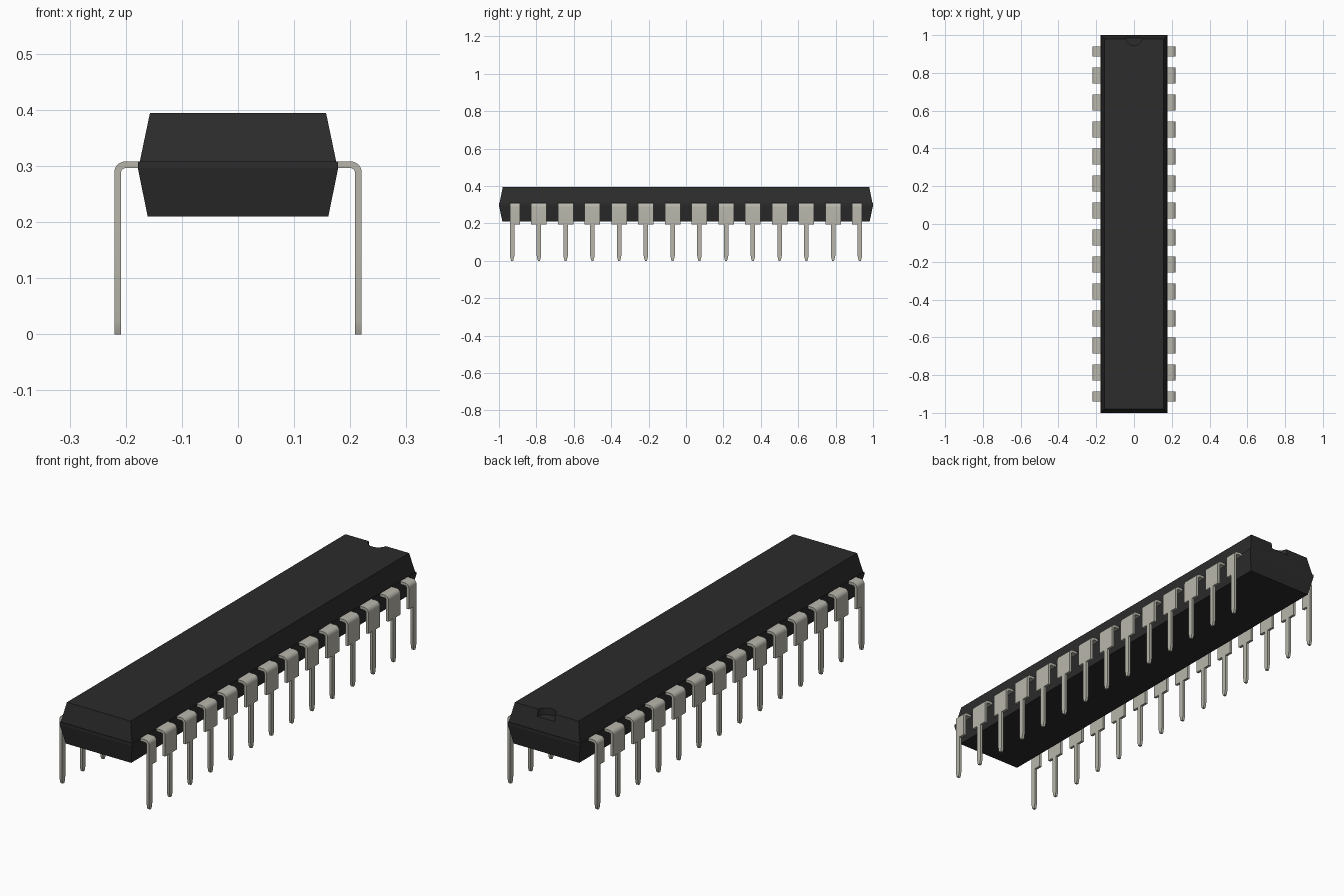
import bpy, bmesh, math

cube = bpy.data.objects.get("Cube")
if cube:
    bpy.data.objects.remove(cube, do_unlink=True)


def material(name, color):
    m = bpy.data.materials.new(name)
    m.use_nodes = True
    m.diffuse_color = color
    m.node_tree.nodes["Principled BSDF"].inputs["Base Color"].default_value = color
    return m


black = material("black plastic", (0.025, 0.025, 0.025, 1))
metal = material("tinned metal", (0.48, 0.47, 0.41, 1))


def loft(name, rings, mat):
    """Join successive four-cornered rings into a closed solid."""
    bm = bmesh.new()
    loops = [[bm.verts.new(p) for p in ring] for ring in rings]
    for a, b in zip(loops, loops[1:]):
        for i in range(4):
            j = (i + 1) % 4
            bm.faces.new((a[i], a[j], b[j], b[i]))
    bm.faces.new(loops[0])
    bm.faces.new(loops[-1])
    bmesh.ops.recalc_face_normals(bm, faces=bm.faces)
    mesh = bpy.data.meshes.new(name)
    bm.to_mesh(mesh)
    bm.free()
    mesh.materials.append(mat)
    obj = bpy.data.objects.new(name, mesh)
    bpy.context.collection.objects.link(obj)
    return obj


# Package body: two tapered halves meeting at a thin mid band
def rectangle(hx, hy, z):
    return [(-hx, -hy, z), (hx, -hy, z), (hx, hy, z), (-hx, hy, z)]


TOP = 0.394
body = loft("body", [
    rectangle(0.161, 0.982, 0.21),
    rectangle(0.1785, 1.0, 0.296),
    rectangle(0.1785, 1.0, 0.308),
    rectangle(0.175, 0.997, 0.308),
    rectangle(0.157, 0.98, TOP)], black)

# Orientation notch in the top of the back end
bpy.ops.mesh.primitive_cylinder_add(vertices=32, radius=0.043, depth=0.06,
                                    location=(0, 0.988, TOP))
cutter = bpy.context.object
cutter.name = "notch_cutter"
cutter.hide_render = True
cutter.data.materials.append(black)
cut = body.modifiers.new("notch", "BOOLEAN")
cut.operation = "DIFFERENCE"
cut.solver = "EXACT"
cut.object = cutter
bpy.ops.object.select_all(action="DESELECT")
body.select_set(True)
bpy.context.view_layer.objects.active = body
bpy.ops.object.modifier_apply(modifier="notch")
bpy.data.objects.remove(cutter, do_unlink=True)

# Pins: bent strip with a wide shoulder, narrow leg and tapered tip
PINS, PITCH = 14, 0.143
WIDE, NARROW = 0.0415, 0.0115
OUTER, INNER = 0.2205, 0.2085
BEND_X, BEND_Z, R_OUT, R_IN = 0.2005, 0.288, 0.02, 0.008


def pin(name, side, y, low, high):
    def ring(outer, inner, a, b):
        return [(side * p[0], y + w, p[1])
                for p, w in ((outer, a), (outer, b), (inner, b), (inner, a))]

    rings = [ring((0.165, 0.308), (0.165, 0.296), low, high)]
    for i in range(9):
        t = math.pi / 2 * (1 - i / 8)
        c, s = math.cos(t), math.sin(t)
        rings.append(ring((BEND_X + R_OUT * c, BEND_Z + R_OUT * s),
                          (BEND_X + R_IN * c, BEND_Z + R_IN * s), low, high))
    rings.append(ring((OUTER, 0.195), (INNER, 0.195), low, high))
    for z, w in ((0.195, NARROW), (0.025, NARROW), (0.008, 0.008), (0, 0.005)):
        rings.append(ring((OUTER, z), (INNER, z), -w, w))
    return loft(name, rings, metal)


pins = []
for side, label in ((1, "left"), (-1, "right")):
    for i in range(PINS):
        # End pins have a shoulder on their inward side only
        low = -NARROW if i == 0 else -WIDE
        high = NARROW if i == PINS - 1 else WIDE
        y = (i - (PINS - 1) / 2) * PITCH
        pins.append(pin(f"{label}_pin_{i + 1}", side, y, low, high))

bpy.ops.object.select_all(action="DESELECT")
for p in pins:
    p.select_set(True)
bpy.context.view_layer.objects.active = pins[0]
bpy.ops.object.shade_smooth_by_angle(angle=math.radians(25))
